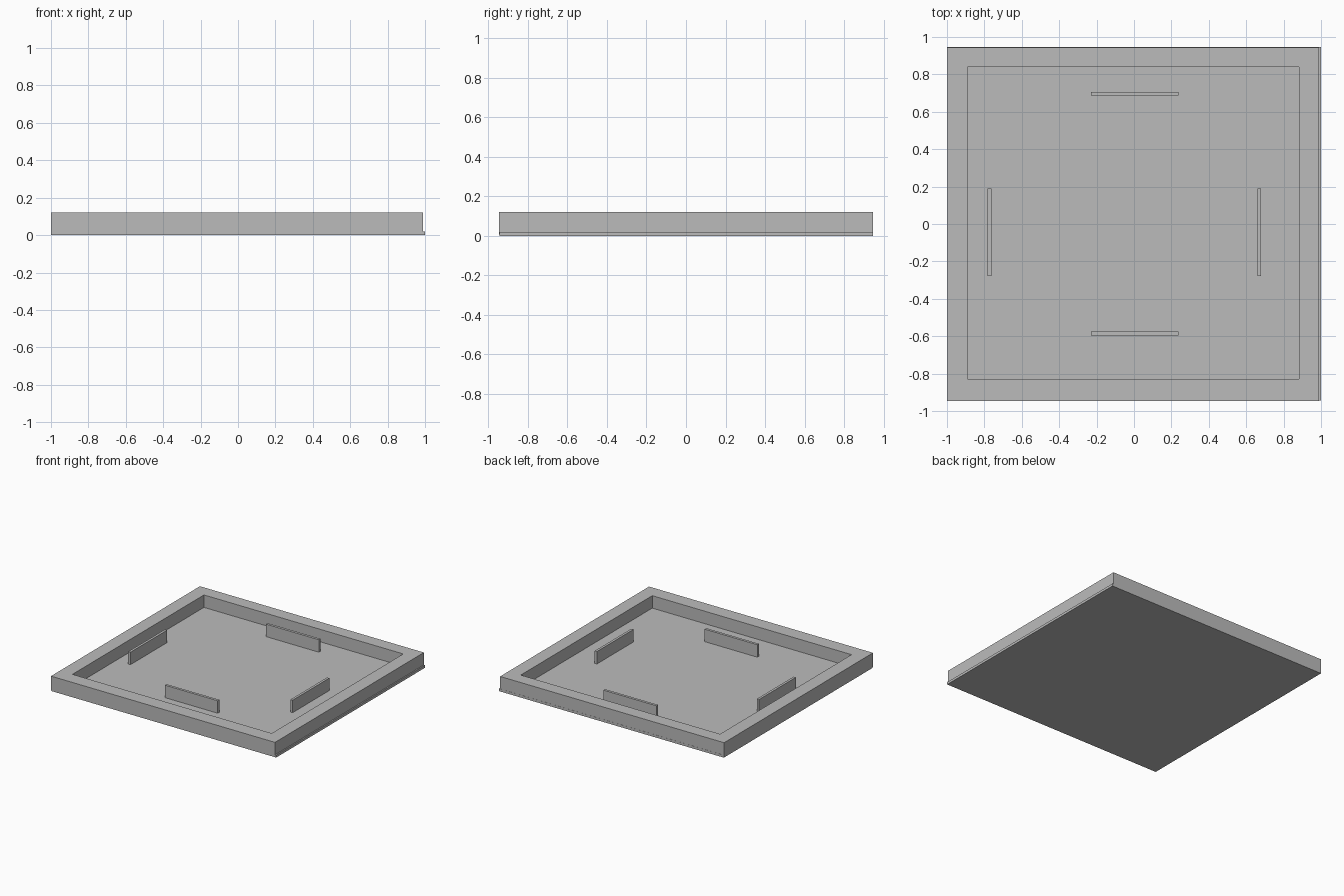
import bpy, bmesh

cube = bpy.data.objects.get("Cube")
if cube:
    bpy.data.objects.remove(cube, do_unlink=True)

grey = bpy.data.materials.new("plain_grey")
grey.use_nodes = True
colour = (0.5, 0.5, 0.5, 1)
grey.diffuse_color = colour
grey.node_tree.nodes["Principled BSDF"].inputs["Base Color"].default_value = colour


def finish(name, bm):
    """Turn a bmesh into a named flat-shaded object."""
    bmesh.ops.recalc_face_normals(bm, faces=bm.faces)
    mesh = bpy.data.meshes.new(name)
    bm.to_mesh(mesh)
    bm.free()
    mesh.materials.append(grey)
    obj = bpy.data.objects.new(name, mesh)
    bpy.context.collection.objects.link(obj)
    return obj


def box(name, x, y, z):
    """Box spanning the given (low, high) ranges."""
    bm = bmesh.new()
    bmesh.ops.create_cube(bm, size=1)
    for v in bm.verts:
        v.co = [r[0] if c < 0 else r[1] for c, r in zip(v.co, (x, y, z))]
    return finish(name, bm)


def frame(name, outer, inner, z):
    """Rectangular ring with an open middle."""
    bm = bmesh.new()
    loops = []
    for (x0, x1), (y0, y1) in (outer, inner):
        for h in z:
            corners = ((x0, y0), (x1, y0), (x1, y1), (x0, y1))
            loops.append([bm.verts.new((x, y, h)) for x, y in corners])
    out_low, out_top, in_low, in_top = loops
    ring = (out_low, out_top, in_top, in_low)
    for a, b in zip(ring, ring[1:] + ring[:1]):
        for i in range(4):
            j = (i + 1) % 4
            bm.faces.new((a[i], a[j], b[j], b[i]))
    return finish(name, bm)


TOP, FLOOR = 0.12, 0.02

# Thin base plate, reaching slightly past the rim on the left
box("base_plate", (-0.999, 1.0), (-0.943, 0.946), (0, FLOOR))

# Raised rim around the tray
frame("rim", ((-1.0, 0.99), (-0.945, 0.945)),
      ((-0.89, 0.881), (-0.83, 0.839)), (0.007, TOP))

# Four upright locating tabs on the floor
tab_z = (FLOOR - 0.005, TOP)
for name, y in (("front_tab", -0.597), ("back_tab", 0.686)):
    box(name, (-0.231, 0.238), (y, y + 0.021), tab_z)
for name, x in (("right_tab", -0.782), ("left_tab", 0.659)):
    box(name, (x, x + 0.02), (-0.277, 0.189), tab_z)
